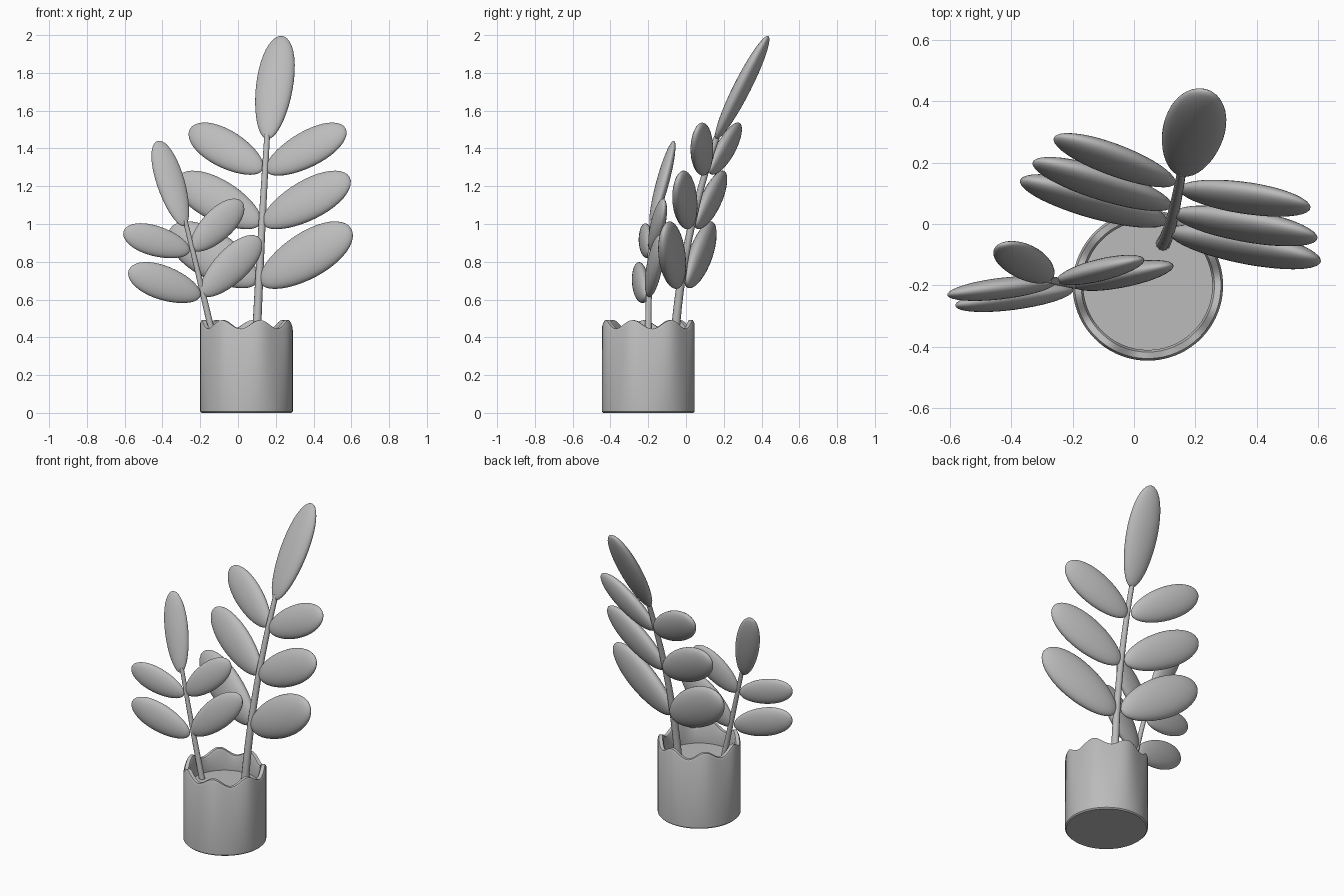
import bpy, bmesh, math
from mathutils import Vector, Matrix

old = bpy.data.objects.get("Cube")
if old:
    bpy.data.objects.remove(old)

grey = bpy.data.materials.new("plain grey")
grey.use_nodes = True
grey.diffuse_color = (0.5, 0.5, 0.5, 1)
grey.node_tree.nodes["Principled BSDF"].inputs["Base Color"].default_value = (0.5, 0.5, 0.5, 1)


def add_object(name, data):
    data.materials.append(grey)
    obj = bpy.data.objects.new(name, data)
    bpy.context.collection.objects.link(obj)
    return obj


def finish(name, bm):
    mesh = bpy.data.meshes.new(name)
    bmesh.ops.recalc_face_normals(bm, faces=bm.faces)
    bm.to_mesh(mesh)
    bm.free()
    obj = add_object(name, mesh)
    bpy.ops.object.select_all(action="DESELECT")
    obj.select_set(True)
    bpy.context.view_layer.objects.active = obj
    bpy.ops.object.shade_smooth_by_angle(angle=math.radians(40))
    return obj


# Pot: a lathed wall with a wavy rim, closed inside by the soil
def build_pot():
    segments, waves, crest = 112, 7, math.radians(-72)
    centre = Vector((0.045, -0.2, 0))
    # radius, height, share of the rim wave
    profile = [(0.238, 0, 0), (0.245, 0.007, 0), (0.245, 0.455, 1), (0.238, 0.468, 1),
               (0.217, 0.468, 1), (0.21, 0.455, 1), (0.21, 0.35, 0)]
    bm = bmesh.new()
    rings = []
    for radius, height, wave in profile:
        ring = []
        for i in range(segments):
            a = math.tau * i / segments
            z = height + wave * 0.023 * math.cos(waves * (a - crest))
            ring.append(bm.verts.new(centre + Vector((radius * math.cos(a), radius * math.sin(a), z))))
        rings.append(ring)
    for low, high in zip(rings, rings[1:]):
        for i in range(segments):
            j = (i + 1) % segments
            bm.faces.new((low[i], low[j], high[j], high[i]))
    bm.faces.new(rings[0][::-1])
    bm.faces.new(rings[-1])
    finish("pot", bm)


# Stem: a tapered tube along a quadratic curve
def stem_point(path, t):
    a, b, c = path
    return a * (1 - t) ** 2 + b * 2 * t * (1 - t) + c * t * t


def build_stem(name, path, thick, thin, steps=16):
    curve = bpy.data.curves.new(name, "CURVE")
    curve.dimensions = "3D"
    curve.bevel_depth = 1
    curve.bevel_resolution = 4
    curve.use_fill_caps = True
    spline = curve.splines.new("POLY")
    spline.points.add(steps)
    for i, point in enumerate(spline.points):
        t = i / steps
        point.co = (*stem_point(path, t), 1)
        point.radius = thick + (thin - thick) * t
    spline.use_smooth = True
    add_object(name, curve)


# Leaf: a flattened egg from base to tip, its width lying along "across"
def build_leaf(name, base, tip, half_width, across):
    base, tip = Vector(base), Vector(tip)
    half = (tip - base) / 2
    axis = half.normalized()
    wide = (across - axis * across.dot(axis)).normalized()
    flat = axis.cross(wide)
    bm = bmesh.new()
    bmesh.ops.create_uvsphere(bm, u_segments=32, v_segments=20, radius=1)
    for v in bm.verts:
        egg = 1 + 0.1 * v.co.z
        v.co = ((base + tip) / 2 + half * v.co.z
                + wide * v.co.x * half_width * egg
                + flat * v.co.y * half_width * 0.43)
    finish(name, bm)


def build_plant(name, path, thick, thin, top, top_across, sides):
    path = [Vector(p) for p in path]
    build_stem(name + "_stem", path, thick, thin)
    build_leaf(name + "_top_leaf", *top, Vector(top_across))
    for i, (base, tip, half_width) in enumerate(sides):
        t = (base[2] - path[0].z) / (path[2].z - path[0].z)
        tangent = (path[1] - path[0]) * (1 - t) + (path[2] - path[1]) * t
        build_leaf(f"{name}_side_leaf_{i + 1}", base, tip, half_width, tangent.normalized())


build_pot()

# Tall plant leaning backwards
build_plant(
    "tall", [(0.095, -0.063, 0.34), (0.12, -0.03, 0.91), (0.155, 0.17, 1.48)], 0.024, 0.015,
    ((0.155, 0.16, 1.45), (0.23, 0.435, 1.995), 0.1), (1, -0.2, 0),
    [((0.12, -0.03, 0.686), (0.6, -0.115, 0.974), 0.125),
     ((0.133, 0.03, 1.0), (0.592, -0.04, 1.246), 0.11),
     ((0.15, 0.11, 1.28), (0.57, 0.06, 1.505), 0.1),
     ((0.1, 0.005, 0.69), (-0.36, 0.145, 0.974), 0.125),
     ((0.118, 0.055, 1.0), (-0.322, 0.205, 1.246), 0.11),
     ((0.129, 0.13, 1.285), (-0.253, 0.285, 1.505), 0.1)])

# Small plant leaning to the side
build_plant(
    "small", [(-0.118, -0.2, 0.34), (-0.195, -0.2, 0.68), (-0.28, -0.18, 1.02)], 0.018, 0.012,
    ((-0.285, -0.185, 0.99), (-0.425, -0.065, 1.44), 0.075), (1, 0.15, 0),
    [((-0.19, -0.2, 0.624), (0.114, -0.135, 0.926), 0.09),
     ((-0.242, -0.185, 0.865), (0.02, -0.115, 1.119), 0.082),
     ((-0.199, -0.215, 0.618), (-0.579, -0.265, 0.754), 0.09),
     ((-0.256, -0.19, 0.856), (-0.606, -0.23, 0.96), 0.08)])
